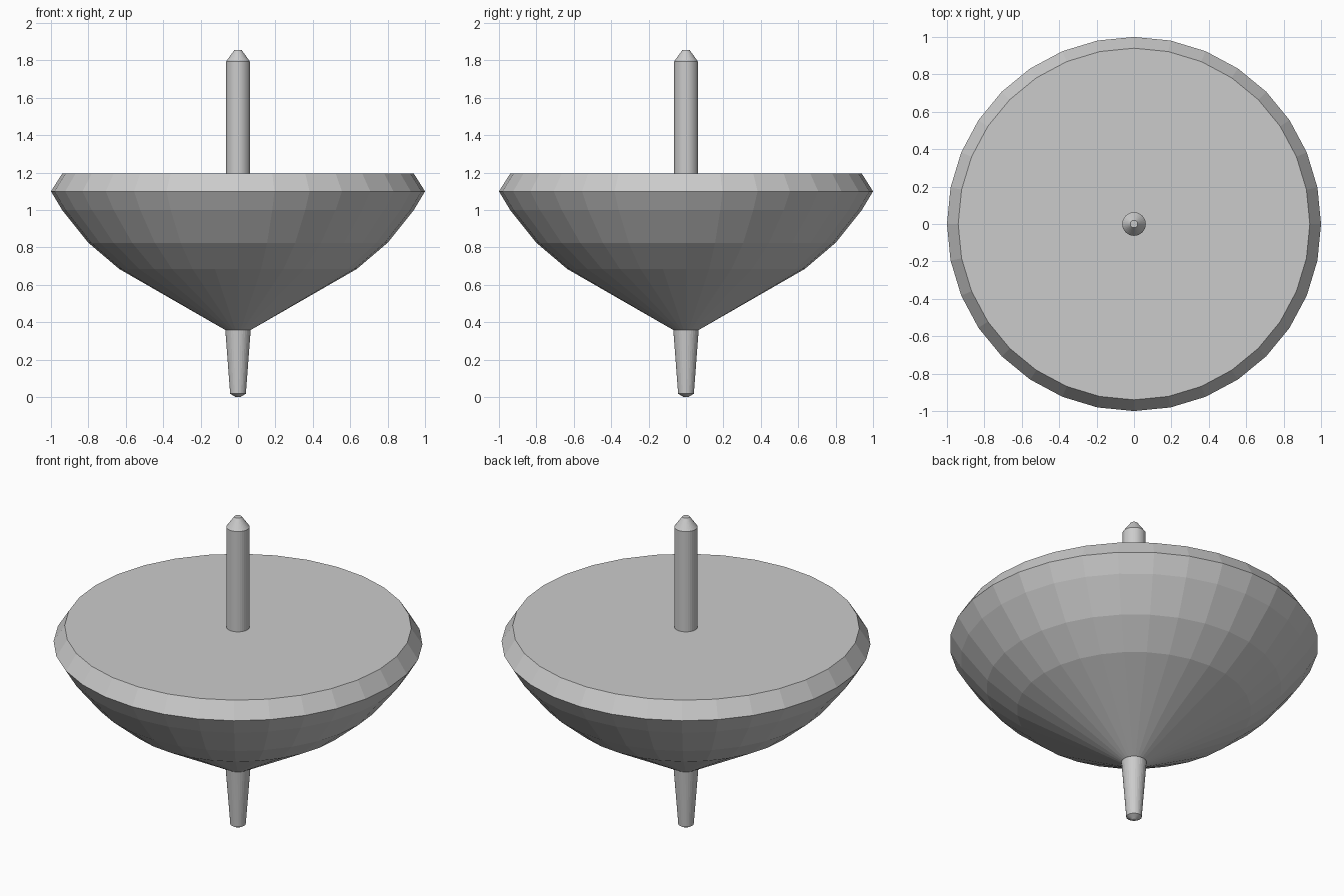
import bpy, bmesh
from math import cos, sin, tau

if "Cube" in bpy.data.objects:
    bpy.data.objects.remove(bpy.data.objects["Cube"])

grey = bpy.data.materials.new("plain_grey")
grey.use_nodes = True
colour = (0.6, 0.6, 0.6, 1)
grey.diffuse_color = colour
grey.node_tree.nodes["Principled BSDF"].inputs["Base Color"].default_value = colour

SIDES = 32


def turned_part(name, profile):
    """Turn a (radius, height) profile, listed bottom to top, with flat end caps."""
    bm = bmesh.new()
    rings = [[bm.verts.new((r * cos(tau * i / SIDES), r * sin(tau * i / SIDES), z))
              for i in range(SIDES)] for r, z in profile]
    for low, high in zip(rings, rings[1:]):
        for i in range(SIDES):
            j = (i + 1) % SIDES
            bm.faces.new((low[i], low[j], high[j], high[i]))
    bm.faces.new(rings[0][::-1])
    bm.faces.new(rings[-1])
    mesh = bpy.data.meshes.new(name)
    bm.to_mesh(mesh)
    bm.free()
    mesh.materials.append(grey)
    obj = bpy.data.objects.new(name, mesh)
    bpy.context.collection.objects.link(obj)
    return obj


# Wide bowl-shaped body with a bevelled rim and flat top
turned_part("body", [(0.07, 0.36), (0.635, 0.685), (0.8, 0.825),
                     (0.94, 1.0), (1.0, 1.1), (0.94, 1.195)])

# Tapered spinning point below
turned_part("spinning_tip", [(0.02, 0.005), (0.042, 0.018), (0.068, 0.36)])
turned_part("tip_end", [(0.012, 0.0), (0.02, 0.005)])

# Finger stem above, with a chamfered end
turned_part("stem", [(0.063, 1.19), (0.063, 1.795), (0.02, 1.855)])
